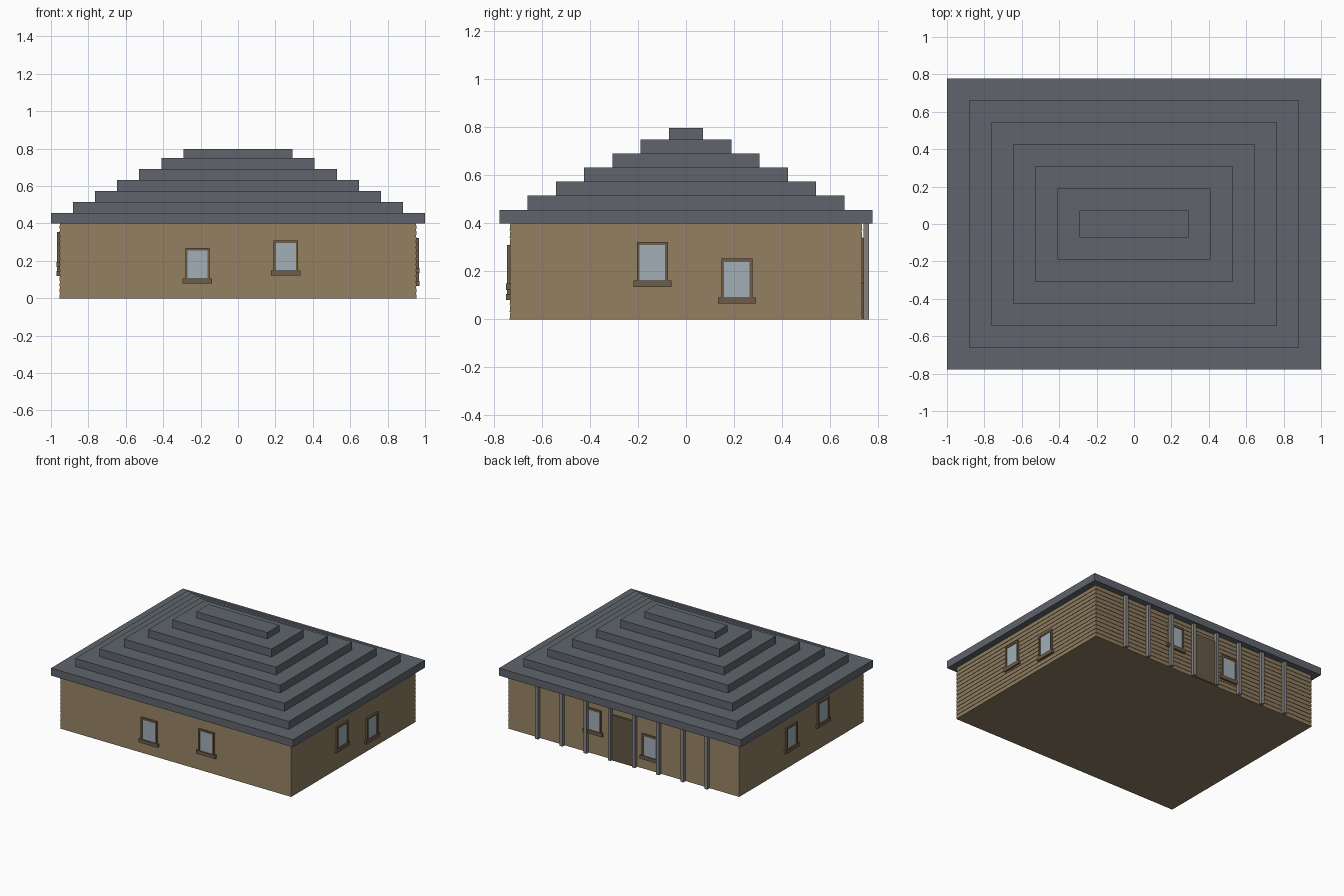
import bpy, bmesh
from math import radians
from mathutils import Matrix, Vector

if "Cube" in bpy.data.objects:
    bpy.data.objects.remove(bpy.data.objects["Cube"])


def material(name, rgb):
    m = bpy.data.materials.new(name)
    m.diffuse_color = (*rgb, 1)
    m.use_nodes = True
    m.node_tree.nodes["Principled BSDF"].inputs["Base Color"].default_value = m.diffuse_color
    return m


WOOD = material("wood", (0.27, 0.20, 0.115))
TRIM = material("trim", (0.155, 0.11, 0.065))
DOOR = material("door_wood", (0.13, 0.095, 0.06))
ROOF = material("slate", (0.115, 0.13, 0.15))
GLASS = material("glass", (0.36, 0.43, 0.47))
POST = material("post_grey", (0.24, 0.23, 0.225))

HX, HY, WALL_TOP = 0.955, 0.735, 0.40


def boxes(name, spans, mat, matrix=Matrix()):
    """One object made of boxes, each given as (x0, x1, y0, y1, z0, z1)."""
    bm = bmesh.new()
    for x0, x1, y0, y1, z0, z1 in spans:
        size = Matrix.Diagonal((x1 - x0, y1 - y0, z1 - z0, 1))
        mid = Matrix.Translation(Vector((x0 + x1, y0 + y1, z0 + z1)) / 2)
        bmesh.ops.create_cube(bm, size=1, matrix=matrix @ mid @ size)
    return finish(name, bm, mat)


def finish(name, bm, mat):
    me = bpy.data.meshes.new(name)
    bm.to_mesh(me)
    bm.free()
    me.materials.append(mat)
    ob = bpy.data.objects.new(name, me)
    bpy.context.collection.objects.link(ob)
    return ob


# Walls: stacked lap-siding courses, each very slightly flared at its foot
bm = bmesh.new()
courses, flare = 13, 0.003
rings = []
for i in range(courses):
    for z, inset in ((i, 0), (i + 1, flare)):
        x, y, h = HX - inset, HY - inset, z * WALL_TOP / courses
        rings.append([bm.verts.new((sx * x, sy * y, h))
                      for sx, sy in ((-1, -1), (1, -1), (1, 1), (-1, 1))])
for a, b in zip(rings, rings[1:]):
    for k in range(4):
        n = (k + 1) % 4
        bm.faces.new((a[k], a[n], b[n], b[k]))
bm.faces.new(rings[0][::-1])
bm.faces.new(rings[-1])
finish("walls", bm, WOOD)

# Stepped roof tiers
levels = (0.40, 0.456, 0.515, 0.574, 0.633, 0.691, 0.75, 0.797)
for i in range(7):
    x, y = 1.0 - 0.118 * i, 0.778 - 0.1177 * i
    boxes(f"roof_tier_{i + 1}", [(-x, x, -y, y, levels[i], levels[i + 1])], ROOF)


# Windows: u runs along the wall, z is the sill bottom
def window(name, angle, wall, u, z):
    mtx = Matrix.Rotation(radians(angle), 4, 'Z') @ Matrix.Translation((u, -wall, z))
    boxes(name + "_frame", [
        (-0.065, -0.053, -0.012, 0.01, 0.026, 0.188),
        (0.053, 0.065, -0.012, 0.01, 0.026, 0.188),
        (-0.053, 0.053, -0.012, 0.01, 0.174, 0.188),
        (-0.079, 0.079, -0.015, 0.01, 0.0, 0.026)], TRIM, mtx)
    boxes(name + "_glass", [(-0.053, 0.053, -0.006, 0.01, 0.026, 0.174)], GLASS, mtx)


SIDES = {"front": (0, HY, ((-0.217, 0.08), (0.256, 0.122))),
         "right": (90, HX, ((-0.14, 0.135), (0.212, 0.065))),
         "back": (180, HY, ((-0.25, 0.15), (0.22, 0.075))),
         "left": (-90, HX, ((-0.125, 0.12), (0.25, 0.167)))}
for side, (angle, wall, places) in SIDES.items():
    for n, (u, z) in enumerate(places, 1):
        window(f"{side}_window_{n}", angle, wall, u, z)

# Back door
boxes("back_door", [(-0.085, 0.085, HY - 0.01, 0.75, 0, 0.338)], DOOR)

# Row of posts under the back eave
for i in range(8):
    x = -0.7 + 0.2 * i
    boxes(f"back_post_{i + 1}", [(x - 0.012, x + 0.012, 0.739, 0.763, 0, WALL_TOP)], POST)
